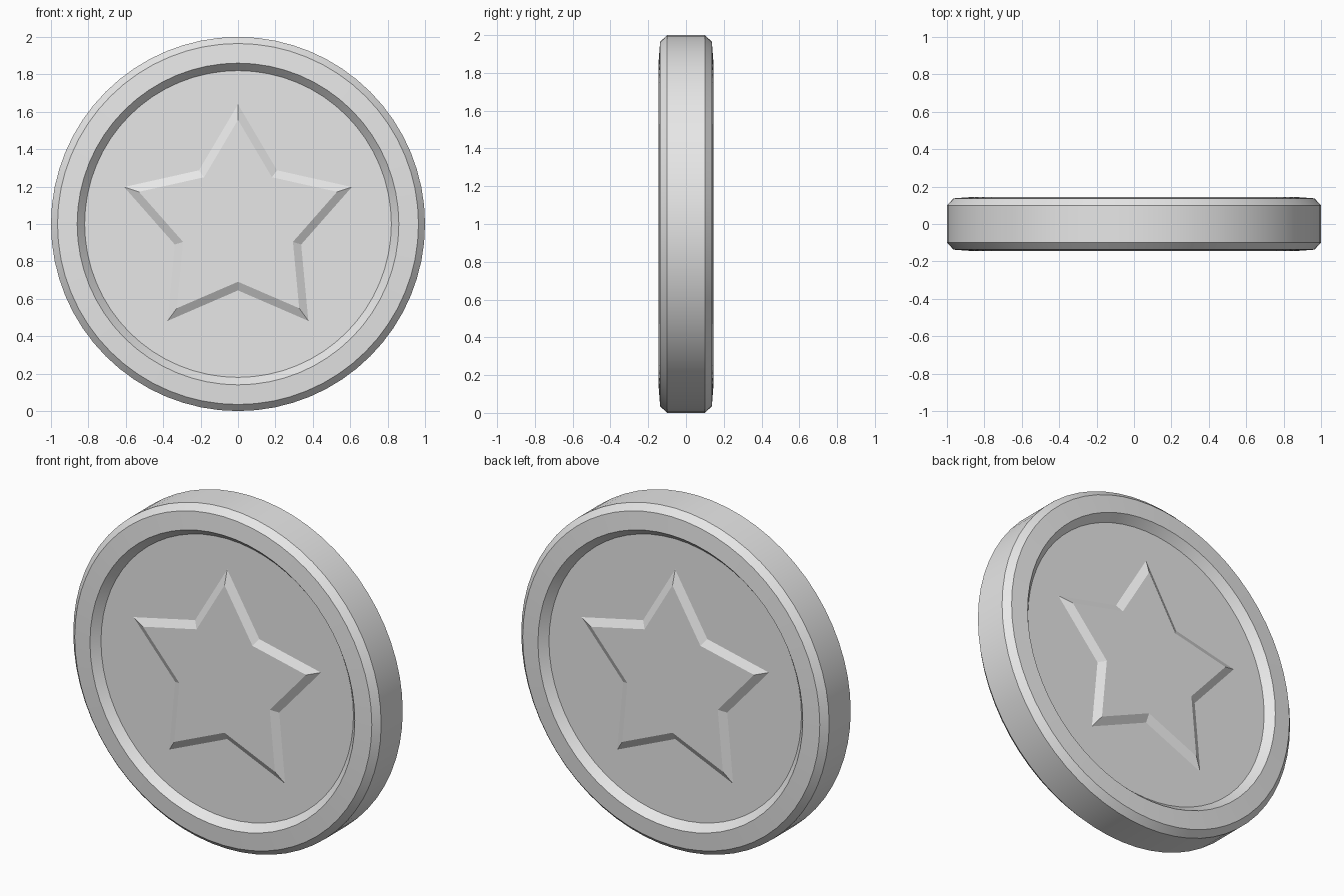
import bpy
import bmesh
from math import sin, cos, pi, radians
from mathutils import Vector

cube = bpy.data.objects.get("Cube")
if cube:
    bpy.data.objects.remove(cube, do_unlink=True)

SEGMENTS = 64
CENTRE_Z = 1.0
FIELD_Y = 0.10      # half thickness at the sunken field
STAR_HEIGHT = 0.025

grey = bpy.data.materials.new("plain grey")
grey.use_nodes = True
grey.diffuse_color = (0.8, 0.8, 0.8, 1)
grey.node_tree.nodes["Principled BSDF"].inputs["Base Color"].default_value = (0.8, 0.8, 0.8, 1)


def ring(bm, radii, y):
    """Closed loop of vertices round the y axis; radii repeat along the loop."""
    n = len(radii)
    return [bm.verts.new((r * sin(2 * pi * i / n), y, CENTRE_Z + r * cos(2 * pi * i / n)))
            for i, r in enumerate(radii)]


def bridge(bm, a, b):
    n = len(a)
    for i in range(n):
        j = (i + 1) % n
        bm.faces.new((a[i], a[j], b[j], b[i]))


def finish(bm, name):
    mesh = bpy.data.meshes.new(name)
    bm.to_mesh(mesh)
    bm.free()
    mesh.materials.append(grey)
    obj = bpy.data.objects.new(name, mesh)
    bpy.context.collection.objects.link(obj)
    return obj


# Coin body: lathed half profile (radius, y), mirrored front to back
half = [(0.82, FIELD_Y), (0.86, 0.145), (0.965, 0.137), (1.0, 0.10)]
profile = [(r, -y) for r, y in half] + half[::-1]
bm = bmesh.new()
rings = [ring(bm, [r] * SEGMENTS, y) for r, y in profile]
for a, b in zip(rings, rings[1:]):
    bridge(bm, a, b)
bm.faces.new(rings[0])
bm.faces.new(rings[-1])
bmesh.ops.recalc_face_normals(bm, faces=bm.faces)
coin = finish(bm, "coin_body")
bpy.ops.object.select_all(action='DESELECT')
coin.select_set(True)
bpy.context.view_layer.objects.active = coin
bpy.ops.object.shade_smooth_by_angle(angle=radians(20))

# Raised stars with sloped sides, one on each face
for name, side in (("front_star", -1), ("back_star", 1)):
    bm = bmesh.new()
    outline = [0.64, 0.355] * 5
    base = ring(bm, outline, side * FIELD_Y)
    top = ring(bm, [r * 0.87 for r in outline], side * (FIELD_Y + STAR_HEIGHT))
    bridge(bm, base, top)
    bm.faces.new(top)
    # Turn every face outwards
    bm.normal_update()
    for face in bm.faces:
        if face.normal.dot(Vector((0, side, 0))) < 0:
            face.normal_flip()
    finish(bm, name)
